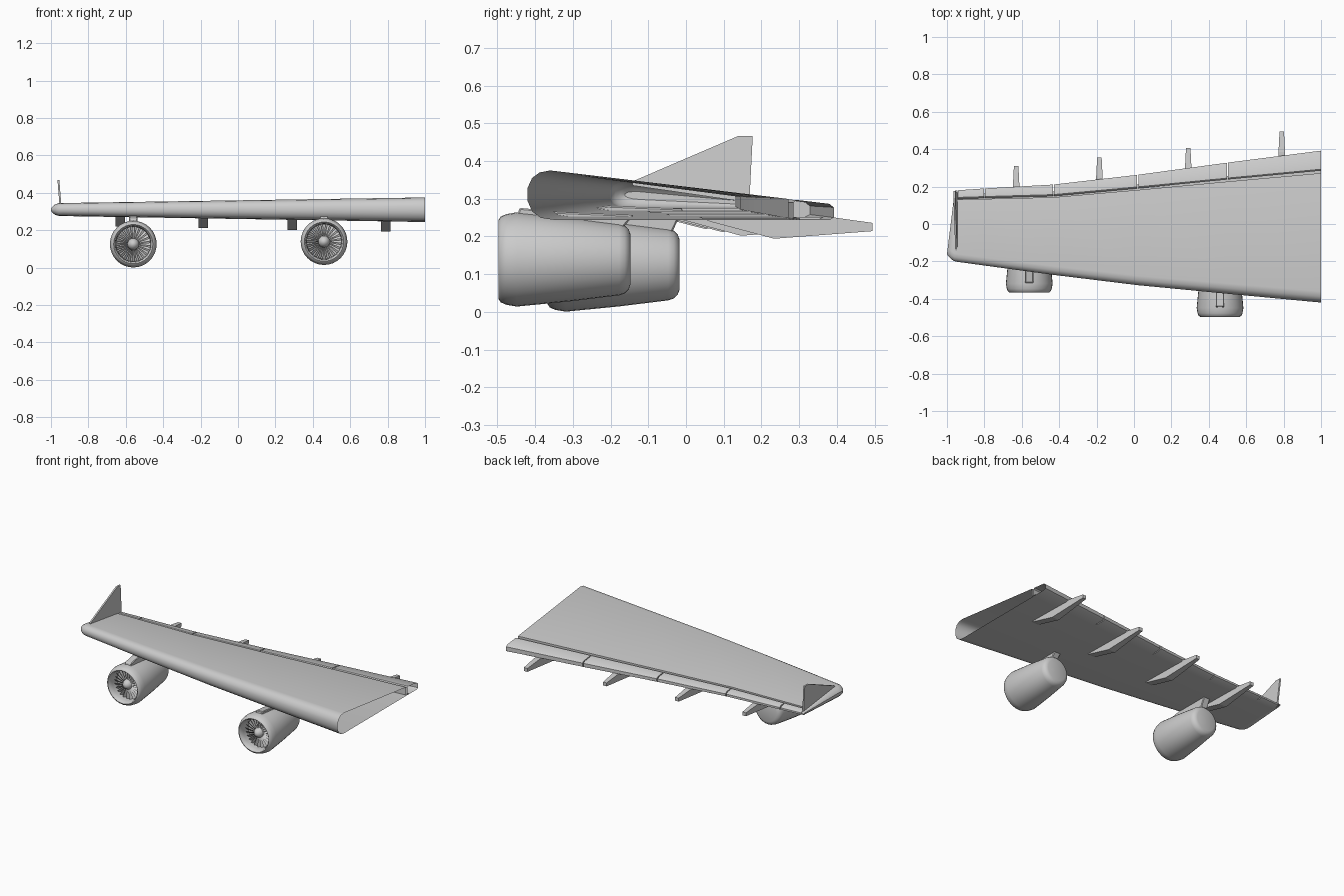
import bpy, bmesh, math

if "Cube" in bpy.data.objects:
    bpy.data.objects.remove(bpy.data.objects["Cube"])

def make(name, verts, faces, angle=35):
    me = bpy.data.meshes.new(name)
    me.from_pydata(verts, [], faces)
    bm = bmesh.new()
    bm.from_mesh(me)
    bmesh.ops.remove_doubles(bm, verts=bm.verts, dist=1e-5)
    bmesh.ops.recalc_face_normals(bm, faces=bm.faces)
    bm.to_mesh(me)
    bm.free()
    ob = bpy.data.objects.new(name, me)
    bpy.context.collection.objects.link(ob)
    bpy.ops.object.select_all(action='DESELECT')
    ob.select_set(True)
    bpy.context.view_layer.objects.active = ob
    if angle:
        bpy.ops.object.shade_smooth_by_angle(angle=math.radians(angle))
    return ob

def loft(name, rings, cap_start=True, cap_end=True, closed=True, angle=35):
    n = len(rings[0])
    faces = []
    for i in range(len(rings) - 1):
        for j in range(n if closed else n - 1):
            k = (j + 1) % n
            faces.append((i*n + j, i*n + k, (i+1)*n + k, (i+1)*n + j))
    if cap_start:
        faces.append(tuple(range(n)))
    if cap_end:
        faces.append(tuple(range((len(rings)-1)*n, len(rings)*n)))
    return make(name, [v for r in rings for v in r], faces, angle)

def lerp(a, b, t):
    return a + (b - a) * t

# Planform stations: x, leading edge, trailing edge, flap hinge
PLAN = [(1, -.42, .392, .272), (.5, -.373, .328, .227), (.02, -.327, .263, .182),
        (-.43, -.272, .211, .143), (-.8, -.222, .19, .134), (-.945, -.202, .18, .13)]

def plan(x):
    for a, b in zip(PLAN, PLAN[1:]):
        if x >= b[0] - 1e-6:
            t = (x - a[0]) / (b[0] - a[0])
            return [lerp(a[i], b[i], t) for i in (1, 2, 3)]

NOSE = [(.07, 0), (.035, .04), (.012, .17), (0, .38), (0, .65), (.012, .85), (.032, .96), (.06, 1)]

def zs(x):
    t = (1 - x) / 1.945
    return lerp(.375, .345, t), lerp(.285, .3, t), lerp(.244, .276, t), 1 - .3 * t

def ztop(x, y):
    le, te, _ = plan(x)
    zt, ze, _, s = zs(x)
    return lerp(zt, ze, (y - le - .06*s) / (te - le - .06*s))

def nose(x):
    le = plan(x)[0]
    zt, _, zb, s = zs(x)
    return [(x, le + dy*s, lerp(zb, zt, f)) for dy, f in NOSE]

def tail(x):
    te, zb = plan(x)[1], zs(x)[2]
    z1 = ztop(x, te)
    return [(x, te - .012, ztop(x, te - .012)), (x, te, z1 - .008),
            (x, te, zb + .006), (x, te - .012, zb)]

def gap(x):
    return lerp(.004, .013, (x + .945) / 1.945)

# Main wing box, open at the root, with a lower lip beneath the flap gap
def wing_ring(x):
    h, zb = plan(x)[2], zs(x)[2]
    return nose(x) + [(x, h, ztop(x, h)), (x, h, zb + .004), (x, h + .03, zb + .004), (x, h + .03, zb)]

loft("wing", [wing_ring(p[0]) for p in PLAN], False, False)

# Rounded wing tip
def full_ring(x):
    return nose(x) + tail(x)

base = full_ring(-.945)
rings = []
for t, s in ((0, 1), (.3, .97), (.6, .85), (.85, .6), (1, .3)):
    ring = []
    for x, y, z in base:
        u = (y + .202) / .382
        zm = lerp(.31, .287, u)
        ring.append((lerp(x, lerp(-1, -.958, u), t), y + .04*t*t*(1 - u), zm + (z - zm)*s))
    rings.append(ring)
loft("wing_tip", rings, False, True)

# Trailing edge flap segments
def flap_ring(x):
    y, zb = plan(x)[2] + gap(x), zs(x)[2]
    return [(x, y, zb - .0005), (x, y, ztop(x, y) - .008), (x, y + .008, ztop(x, y + .008))] + \
           [(a, b, c - .0005 if i == 3 else c) for i, (a, b, c) in enumerate(tail(x))]

for i, (a, b) in enumerate(zip(PLAN, PLAN[1:])):
    loft(f"flap_{i+1}", [flap_ring(a[0] - (.003 if i else 0)), flap_ring(b[0] + .003)], i > 0)

# Upright winglet
def slab(name, outline, x, w):
    return loft(name, [[(x + s*w(y, z), y, z) for y, z in outline] for s in (-.5, .5)], angle=0)

wl = [(-.142, .335), (-.142, .346), (.14, .467), (.177, .467), (.168, .29)]
loft("winglet", [[(-.95 - (z - .34)*.08 + s, y, z) for y, z in wl] for s in (-.005, .005)], angle=0)

# Flap track fairings
for i, (x, end, zl) in enumerate(((.79, .494, .194), (.29, .406, .202),
                                  (-.185, .356, .212), (-.63, .311, .22))):
    zb = zs(x)[2]
    ol = [(end - .46, zb + .004), (end - .43, zb - .008), (end - .26, zl), (end, zl + .02),
          (end, zl + .042), (end - .11, zb + .004)]
    slab(f"flap_fairing_{i+1}", ol, x, lambda y, z: .05 if y < end - .26 else lerp(.05, .024, (y - end + .26)/.26))

# Engines: nacelle, fan, spinner and pylon
NAC = [(.075, 0), (.075, .092), (.03, .094), (.008, .098), (0, .105), (.006, .114), (.02, .12),
       (.048, .125), (.19, .111), (.32, .095), (.335, .09), (.345, .08), (.35, .066), (.35, 0)]
SPIN = [(.02, 0), (.022, .01), (.03, .021), (.045, .03), (.076, .034)]

def revolve(name, prof, c, n=32):
    rings = [[(c[0] + r*math.cos(2*math.pi*k/n), c[1] + y, c[2] + r*math.sin(2*math.pi*k/n))
              for k in range(n)] for y, r in prof]
    return loft(name, rings, False, False)

for side, c in (("inner", (.46, -.497, .139)), ("outer", (-.56, -.367, .1255))):
    revolve(side + "_nacelle", NAC, c)
    revolve(side + "_spinner", SPIN, c, 24)
    v, f = [], []
    for k in range(24):
        a = 2*math.pi*k/24
        for r, w, tw in ((.03, .0025, .002), (.093, .008, .007)):
            for s, y in ((-1, .048), (1, .048 + tw*2)):
                v.append((c[0] + r*math.cos(a) - s*w*math.sin(a), c[1] + y,
                          c[2] + r*math.sin(a) + s*w*math.cos(a)))
        f.append((4*k, 4*k + 1, 4*k + 3, 4*k + 2))
    make(side + "_fan_blades", v, f, 0)
    y0, zc, zw = c[1], c[2], zs(c[0])[2]
    ol = [(y0 + .05, zc + .115), (y0 + .055, zc + .137), (y0 + .16, zw + .012),
          (y0 + .36, zw + .004), (y0 + .33, zc + .085)]
    p = slab(side + "_pylon", ol, c[0], lambda y, z: .045)
    bv = p.modifiers.new("soft_edges", 'BEVEL')
    bv.width = .004
